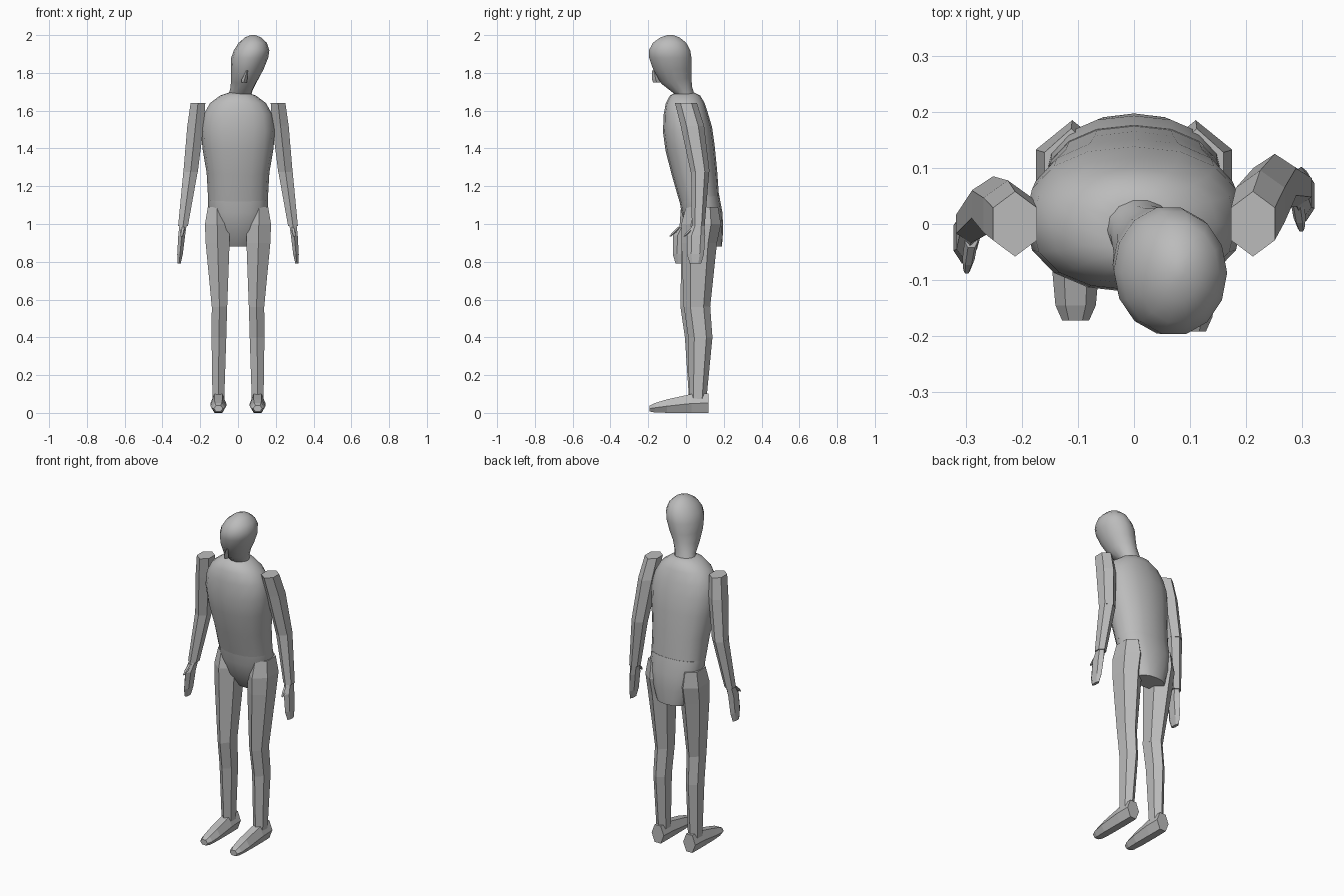
import bpy, bmesh, math

grey = bpy.data.materials.new("plain grey")
grey.diffuse_color = (0.5, 0.5, 0.5, 1)


def loft(name, rings, sides, smooth=False, turn=0.0, axis="z", power=1.0):
    """Skin elliptical rings (cx, cy, cz, rx, ry[, tilt]); tilt is slope of z along y."""
    bm = bmesh.new()
    loops = []
    for ring in rings:
        cx, cy, cz, rx, ry = ring[:5]
        tilt = ring[5] if len(ring) > 5 else 0
        loop = []
        for i in range(sides):
            a = turn + 2 * math.pi * i / sides
            c, s = math.cos(a), math.sin(a)
            u = rx * math.copysign(abs(c) ** power, c)
            v = ry * math.copysign(abs(s) ** power, s)
            p = (cx + u, cy + v, cz + tilt * v) if axis == "z" else (cx + u, cy, cz + v)
            loop.append(bm.verts.new(p))
        loops.append(loop)
    for a, b in zip(loops, loops[1:]):
        for i in range(sides):
            j = (i + 1) % sides
            bm.faces.new((a[i], a[j], b[j], b[i]))
    bm.faces.new(loops[0][::-1])
    bm.faces.new(loops[-1])
    bmesh.ops.recalc_face_normals(bm, faces=bm.faces)
    mesh = bpy.data.meshes.new(name)
    bm.to_mesh(mesh)
    bm.free()
    mesh.materials.append(grey)
    obj = bpy.data.objects.new(name, mesh)
    bpy.context.collection.objects.link(obj)
    if smooth:
        bpy.ops.object.select_all(action="DESELECT")
        obj.select_set(True)
        bpy.context.view_layer.objects.active = obj
        bpy.ops.object.shade_smooth_by_angle(angle=math.radians(50))
    return obj


RIDGE = math.pi / 2  # puts a hexagon corner at the front and back

# Leaning torso, from waist to neck base
loft("torso", [
    (0, 0.070, 1.13, 0.158, 0.105, 0.1), (0, 0.045, 1.27, 0.166, 0.120, 0.1),
    (0, 0.022, 1.40, 0.188, 0.130, 0.1), (0, 0.008, 1.50, 0.195, 0.130, 0.1),
    (0, 0.000, 1.58, 0.182, 0.118), (0, -0.004, 1.64, 0.148, 0.103),
    (0, -0.005, 1.68, 0.095, 0.080), (0, -0.005, 1.695, 0.050, 0.050)],
    16, True, power=0.9)

# Pelvis narrowing to the crotch
loft("pelvis", [
    (0, 0.130, 0.88, 0.090, 0.060), (0, 0.100, 0.97, 0.130, 0.097),
    (0, 0.085, 1.06, 0.158, 0.108), (0, 0.070, 1.14, 0.158, 0.106, 0.1)],
    16, True, power=0.9)

# Head tilted to one side and bowed forward
loft("head", [
    (0.005, 0.000, 1.670, 0.062, 0.050), (0.018, -0.018, 1.71, 0.060, 0.052, 0.3),
    (0.034, -0.052, 1.76, 0.070, 0.082, 0.2), (0.049, -0.073, 1.82, 0.087, 0.104),
    (0.062, -0.083, 1.88, 0.098, 0.115), (0.072, -0.087, 1.92, 0.094, 0.112),
    (0.078, -0.087, 1.96, 0.074, 0.090), (0.080, -0.085, 1.988, 0.042, 0.052),
    (0.080, -0.083, 2.0, 0.012, 0.015)], 14, True)

# Nose wedge
loft("nose", [(0.032, -0.155, 1.748, 0.015, 0.018), (0.034, -0.160, 1.765, 0.015, 0.020),
              (0.048, -0.170, 1.812, 0.004, 0.010)], 4)

# Arms: (side, name, elbow y, wrist y, hand y)
for s, side, ey, wy, hy in ((-1, "right", 0.035, 0.0, -0.025), (1, "left", 0.075, 0.065, 0.05)):
    loft(side + "_upper_arm", [
        (s * 0.251, ey, 1.275, 0.044, 0.050), (s * 0.225, ey * 0.45, 1.52, 0.050, 0.062),
        (s * 0.212, 0.0, 1.64, 0.045, 0.058, 0)], 6, turn=RIDGE)
    loft(side + "_forearm", [
        (s * 0.291, wy, 0.99, 0.030, 0.034), (s * 0.251, ey, 1.28, 0.044, 0.048)],
        6, turn=RIDGE)
    loft(side + "_hand", [
        (s * 0.312, hy, 0.79, 0.010, 0.030), (s * 0.307, hy, 0.84, 0.017, 0.045),
        (s * 0.298, hy + 0.004, 0.94, 0.021, 0.048), (s * 0.291, wy, 0.995, 0.022, 0.032)],
        6, turn=RIDGE)
    loft(side + "_thumb", [
        (s * 0.298, hy - 0.058, 0.935, 0.006, 0.006), (s * 0.295, hy - 0.038, 0.955, 0.011, 0.012),
        (s * 0.290, hy - 0.005, 0.985, 0.012, 0.014)], 6)

# Legs: thigh, shin and a tapered foot
for s, side, ky, fy in ((-1, "right", 0.040, 0.020), (1, "left", 0.058, 0.0)):
    loft(side + "_thigh", [
        (s * 0.098, ky, 0.56, 0.047, 0.070), (s * 0.108, 0.070, 0.90, 0.073, 0.094),
        (s * 0.110, 0.080, 1.00, 0.075, 0.105), (s * 0.112, 0.085, 1.09, 0.055, 0.085)],
        6, turn=RIDGE)
    loft(side + "_shin", [
        (s * 0.104, 0.062, 0.07, 0.036, 0.046), (s * 0.101, ky + 0.018, 0.40, 0.045, 0.064),
        (s * 0.098, ky, 0.565, 0.047, 0.070)], 6, turn=RIDGE)
    loft(side + "_foot", [
        (s * 0.104, 0.118, 0.052, 0.040, 0.060), (s * 0.104, 0.030, 0.050, 0.042, 0.058),
        (s * 0.104, -0.100 + fy, 0.036, 0.042, 0.041), (s * 0.104, -0.165 + fy, 0.027, 0.036, 0.029),
        (s * 0.104, -0.192 + fy, 0.023, 0.024, 0.018)],
        6, axis="y")
